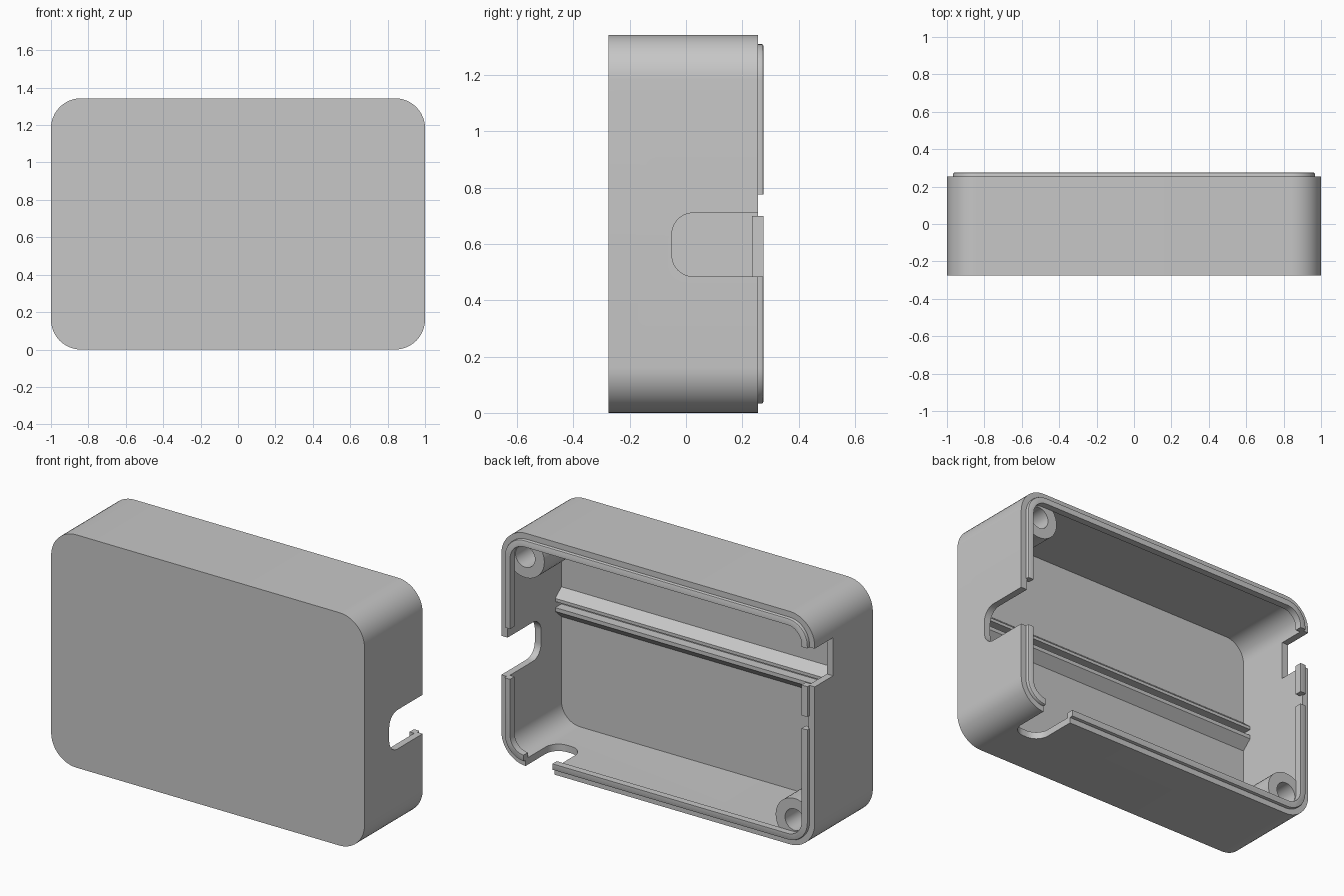
import bpy, bmesh, math
from mathutils import Vector

cube = bpy.data.objects.get("Cube")
if cube:
    bpy.data.objects.remove(cube, do_unlink=True)

grey = bpy.data.materials.new("case grey")
grey.use_nodes = True
GREY = (0.57, 0.57, 0.57, 1)
grey.diffuse_color = GREY
grey.node_tree.nodes["Principled BSDF"].inputs["Base Color"].default_value = GREY

WIDTH, HEIGHT, RADIUS, WALL = 2.0, 1.343, 0.16, 0.04
FRONT, RIM, LIP, FLOOR, COLLAR = -0.275, 0.255, 0.275, -0.235, 0.235


def rounded(a0, a1, b0, b1, r, steps=12):
    """Outline of a rectangle with round corners."""
    pts = []
    corners = [(a1 - r, b1 - r), (a0 + r, b1 - r), (a0 + r, b0 + r), (a1 - r, b0 + r)]
    for k, (ca, cb) in enumerate(corners):
        for i in range(steps + 1):
            t = math.pi / 2 * (k + i / steps)
            pts.append((ca + r * math.cos(t), cb + r * math.sin(t)))
    return pts


def rect(a0, a1, b0, b1):
    return [(a0, b0), (a1, b0), (a1, b1), (a0, b1)]


def circle(a, b, r, n=40):
    return [(a + r * math.cos(math.tau * i / n), b + r * math.sin(math.tau * i / n))
            for i in range(n)]


def prism(name, outline, axis, start, end, bevel=0):
    """Extrude an outline along x, y or z; bevel rounds the far rim."""
    def place(a, b, c):
        return {"x": (c, a, b), "y": (a, c, b), "z": (a, b, c)}[axis]
    bm = bmesh.new()
    base = bm.faces.new([bm.verts.new(place(a, b, start)) for a, b in outline])
    made = bmesh.ops.extrude_face_region(bm, geom=[base])["geom"]
    shift = Vector(place(0, 0, end - start))
    bmesh.ops.translate(bm, vec=shift, verts=[g for g in made if isinstance(g, bmesh.types.BMVert)])
    if bevel:
        rim = [g for g in made if isinstance(g, bmesh.types.BMEdge)]
        bmesh.ops.bevel(bm, geom=rim, offset=bevel, segments=2, profile=0.5, affect="EDGES")
    bmesh.ops.recalc_face_normals(bm, faces=bm.faces)
    mesh = bpy.data.meshes.new(name)
    bm.to_mesh(mesh)
    bm.free()
    mesh.materials.append(grey)
    ob = bpy.data.objects.new(name, mesh)
    bpy.context.collection.objects.link(ob)
    return ob


def inset(d):
    """Case outline moved inward by d."""
    return rounded(-WIDTH / 2 + d, WIDTH / 2 - d, d, HEIGHT - d, RADIUS - d)


# Outer block
case = prism("case_shell", inset(0), "y", FRONT, RIM)


def combine(tool, operation):
    tool.hide_render = True
    mod = case.modifiers.new(tool.name, "BOOLEAN")
    mod.operation = operation
    mod.solver = "EXACT"
    mod.object = tool
    bpy.context.view_layer.objects.active = case
    bpy.ops.object.modifier_apply(modifier=mod.name)
    bpy.data.objects.remove(tool, do_unlink=True)


def add(*args, **kw):
    combine(prism(*args, **kw), "UNION")


def cut(*args):
    combine(prism(*args), "DIFFERENCE")


# Thin-walled cavity with a raised collar inside its open rim
cut("cavity", inset(WALL), "y", FLOOR, 0.4)
add("collar", inset(0.033), "y", COLLAR, LIP, bevel=0.007)
cut("collar_hollow", inset(0.07), "y", 0.1, 0.4)

# Screw posts in two opposite corners
for side, z in ((1, HEIGHT - 0.145), (-1, 0.14)):
    add("screw_post", circle(side * 0.86, z, 0.122), "y", FLOOR - 0.02, COLLAR + 0.002)
    cut("screw_hole", circle(side * 0.86, z, 0.062), "y", -0.1, 0.4)

# Pair of board rails on the floor, sloped on their outer sides
TIP, ROOT = -0.18, FLOOR - 0.01
upper = [(ROOT, 0.825), (TIP, 0.77), (TIP, 0.752), (ROOT, 0.752)]
lower = [(ROOT, 0.717), (TIP, 0.717), (TIP, 0.695), (ROOT, 0.635)]
for profile in (upper, lower):
    add("board_rail", profile, "x", -0.98, 0.98)

# Cable openings in the side and bottom walls
cut("left_opening", rounded(-0.05, 0.5, 0.485, 0.71, 0.075), "x", 0.85, 1.1)
cut("right_opening", rect(0.087, 0.5, 0.95, 1.17), "x", -1.1, -0.85)
cut("bottom_opening", rounded(0.66, 0.845, -0.01, 0.5, 0.08), "z", -0.1, 0.13)

# Gaps in the collar: above the rim, and inside the wall
for name, side, z0 in (("left_gap", 1, 0.6), ("right_gap", -1, 0.7)):
    cut(name, rect(RIM, 0.5, z0, 0.775), "x", side * 0.85, side * 1.1)
    cut(name, rect(0.2, 0.5, z0, 0.775), "x", side * 0.85, side * (1 - WALL))

# Smooth round corners, sharp edges kept
case.select_set(True)
bpy.context.view_layer.objects.active = case
bpy.ops.object.shade_smooth_by_angle(angle=math.radians(25))
